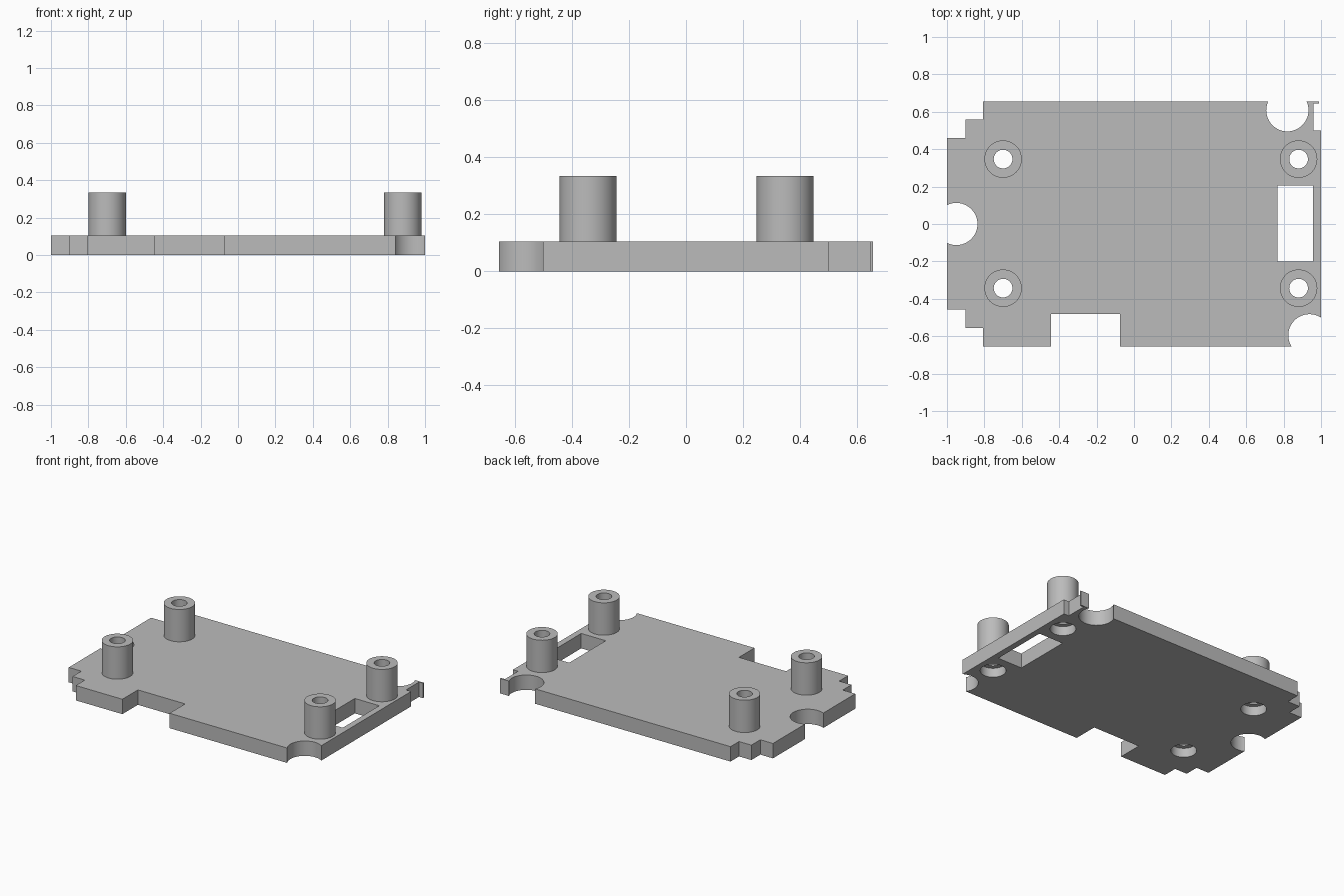
import bpy, bmesh, math
from mathutils import Matrix

if "Cube" in bpy.data.objects:
    bpy.data.objects.remove(bpy.data.objects["Cube"])

PLATE_H, POST_H, LEDGE = 0.105, 0.333, 0.065
POST_R, BORE_R, RECESS_R, CUTOUT_R = 0.1, 0.05, 0.082, 0.113
SEGMENTS = 48
POSTS = {"back_right": (-0.7, 0.347), "back_left": (0.88, 0.347),
         "front_right": (-0.7, -0.343), "front_left": (0.88, -0.343)}

grey = bpy.data.materials.new("plain grey")
grey.use_nodes = True
grey.diffuse_color = (0.5, 0.5, 0.5, 1)
grey.node_tree.nodes["Principled BSDF"].inputs["Base Color"].default_value = grey.diffuse_color


def make_object(name, bm):
    bmesh.ops.recalc_face_normals(bm, faces=bm.faces)
    mesh = bpy.data.meshes.new(name)
    bm.to_mesh(mesh)
    bm.free()
    mesh.materials.append(grey)
    obj = bpy.data.objects.new(name, mesh)
    bpy.context.collection.objects.link(obj)
    return obj


def prism(name, points, z0, z1):
    bm = bmesh.new()
    face = bm.faces.new([bm.verts.new((x, y, z0)) for x, y in points])
    top = bmesh.ops.extrude_face_region(bm, geom=[face])["geom"]
    verts = [v for v in top if isinstance(v, bmesh.types.BMVert)]
    bmesh.ops.translate(bm, verts=verts, vec=(0, 0, z1 - z0))
    return make_object(name, bm)


def circle(cx, cy, r):
    steps = [math.tau * i / SEGMENTS for i in range(SEGMENTS)]
    return [(cx + r * math.cos(a), cy + r * math.sin(a)) for a in steps]


def lathe(name, profile, centre):
    # Closed ring spun from a radius and height profile
    bm = bmesh.new()
    verts = [bm.verts.new((r, 0, z)) for r, z in profile]
    edges = [bm.edges.new((v, verts[i - 1])) for i, v in enumerate(verts)]
    bmesh.ops.spin(bm, geom=verts + edges, cent=(0, 0, 0), axis=(0, 0, 1),
                   angle=math.tau, steps=SEGMENTS, use_merge=True)
    bmesh.ops.remove_doubles(bm, verts=bm.verts, dist=1e-5)
    bm.transform(Matrix.Translation((*centre, 0)))
    return make_object(name, bm)


def smooth(obj):
    bpy.ops.object.select_all(action="DESELECT")
    obj.select_set(True)
    bpy.context.view_layer.objects.active = obj
    bpy.ops.object.shade_smooth_by_angle(angle=math.radians(30))


# Plate with stepped right corners, a front notch and a thin back left lip
outline = [
    (-1, -0.457), (-0.902, -0.457), (-0.902, -0.555), (-0.806, -0.555), (-0.806, -0.655),
    (-0.443, -0.655), (-0.443, -0.482), (-0.075, -0.482), (-0.075, -0.655), (1, -0.655),
    (1, 0.5), (0.96, 0.5), (0.96, 0.645), (0.99, 0.645), (0.99, 0.655),
    (-0.806, 0.655), (-0.806, 0.56), (-0.902, 0.56), (-0.902, 0.46), (-1, 0.46)]
plate = prism("base_plate", outline, 0, PLATE_H)

# Round edge cutouts, window and screw recesses
shapes = [circle(x, y, CUTOUT_R) for x, y in ((-0.95, 0), (0.82, 0.608), (0.938, -0.595))]
shapes += [circle(x, y, RECESS_R) for x, y in POSTS.values()]
shapes.append([(0.766, -0.2), (0.957, -0.2), (0.957, 0.207), (0.766, 0.207)])
cutters = [prism("cutter", s, -0.1, PLATE_H + 0.1) for s in shapes]
for cutter in cutters:
    cutter.hide_render = True
    mod = plate.modifiers.new("cut", "BOOLEAN")
    mod.operation, mod.solver, mod.object = "DIFFERENCE", "EXACT", cutter

bpy.context.view_layer.update()
cut_mesh = bpy.data.meshes.new_from_object(
    plate.evaluated_get(bpy.context.evaluated_depsgraph_get()))
plate.modifiers.clear()
plate.data = cut_mesh
for cutter in cutters:
    bpy.data.objects.remove(cutter)
smooth(plate)

# Hollow standoff posts, each with a ledge inside its recess
for place, centre in POSTS.items():
    smooth(lathe(place + "_post", [
        (POST_R, PLATE_H), (POST_R, POST_H), (BORE_R, POST_H), (BORE_R, LEDGE),
        (RECESS_R, LEDGE), (RECESS_R, PLATE_H)], centre))
